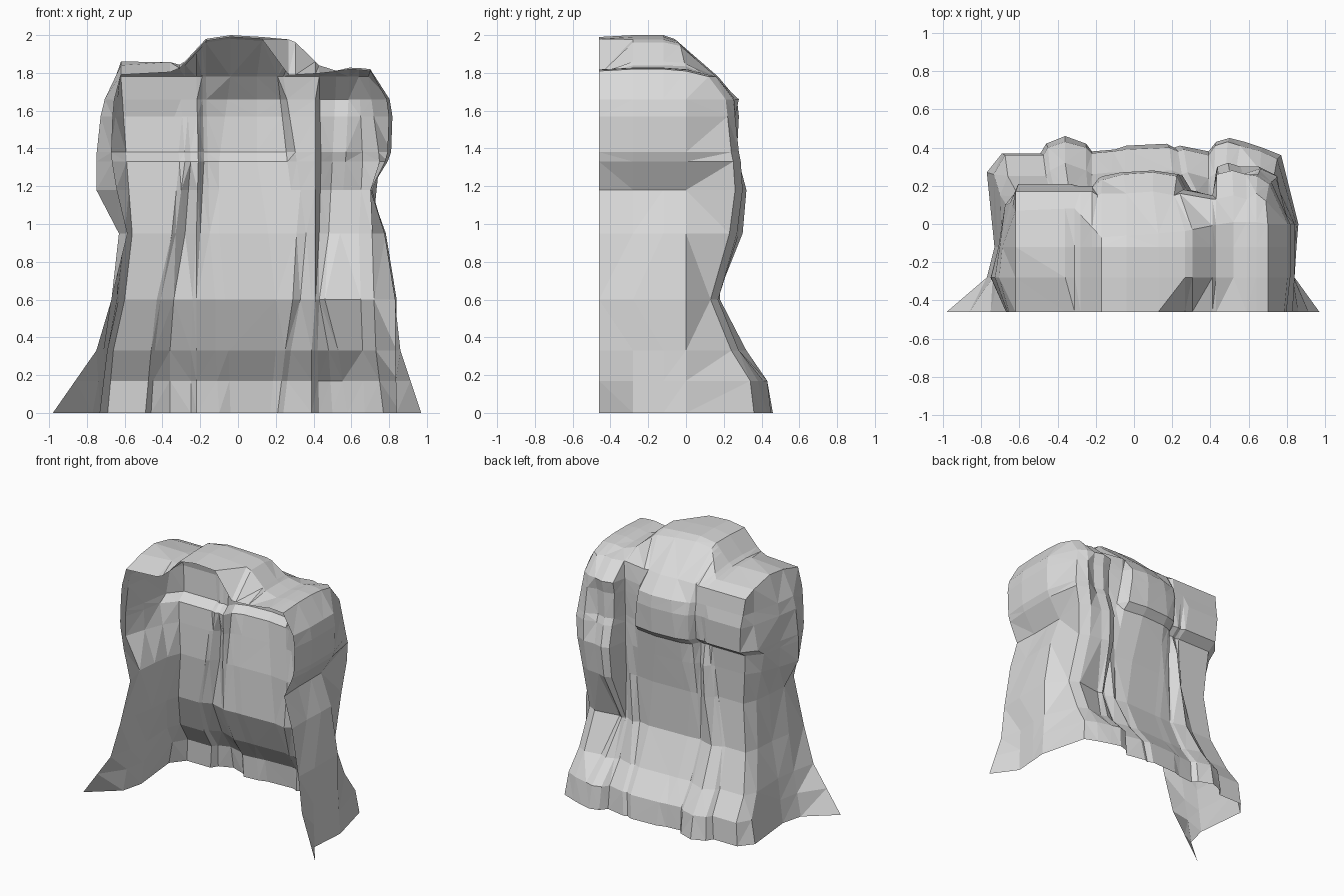
import bpy
import bmesh
from mathutils import Vector

default_cube = bpy.data.objects.get("Cube")
if default_cube:
    bpy.data.objects.remove(default_cube, do_unlink=True)

# One pale stone colour
stone = bpy.data.materials.new("pale_grey_stone")
stone.use_nodes = True
stone_colour = (0.7, 0.7, 0.7, 1)
stone.diffuse_color = stone_colour
stone.node_tree.nodes["Principled BSDF"].inputs["Base Color"].default_value = stone_colour

# Heights of the horizontal bands, and the sparser heights where edges bend
LEVELS = (0, .17, .33, .6, .95, 1.18, 1.33, 1.38, 1.57, 1.66, 1.78)
BACK_BENDS = (0, .33, .6, .95, 1.34, 1.78)
SIDE_BENDS = (0, .33, .6, .93, 1.18, 1.36, 1.64, 1.78)
FRONT, MIDDLE, CREST, SHOULDER = -.46, -.28, -.12, 0

# How far back each kind of rock reaches, band by band
DEPTH = {
    "left_panel": (.37, .36, .25, .14, .11, .12, .13, .2, .21, .19, .17),
    "pillar": (.46, .43, .32, .18, .18, .17, .13, .19, .2, .19, .17),
    "pillar_side": (.42, .4, .28, .15, .13, .13, .12, .18, .2, .19, .17),
    "main_panel": (.39, .38, .27, .15, .16, .18, .19, .24, .25, .23, .16),
    "fall": (.42, .4, .28, .16, .17, .2, .22, .27, .28, .27, .17),
    "crevice": (.38, .36, .24, .14, .13, .14, .14, .14, .15, .15, .13),
    "buttress": (.45, .43, .28, .16, .3, .32, .28, .26, .26, .28, .15),
    "flank": (.36, .34, .24, .13, .23, .26, .25, .24, .22, .21, .12),
}


def interpolate(value, stops, results):
    """Piecewise linear lookup, held constant beyond either end."""
    if value <= stops[0]:
        return results[0]
    for i in range(len(stops) - 1):
        if value <= stops[i + 1]:
            blend = (value - stops[i]) / (stops[i + 1] - stops[i])
            return results[i] + blend * (results[i + 1] - results[i])
    return results[-1]


def back_rail(kind, *bends, offset=0):
    """Upright edge of the back wall, following one depth profile."""
    return [Vector((interpolate(z, BACK_BENDS, bends), depth + offset, z))
            for z, depth in zip(LEVELS, DEPTH[kind])]


def side_rail(y, top, *bends):
    """Upright edge of a side wall, at a constant y, ending on the roof edge."""
    rail = [Vector((interpolate(z, SIDE_BENDS, bends), y, z)) for z in LEVELS]
    rail[-1].z = top
    return rail


def skin(name, rails):
    """Cover neighbouring rails with faces and make a flat shaded object."""
    bm = bmesh.new()
    grid = [[bm.verts.new(point) for point in rail] for rail in rails]
    for near, far in zip(grid, grid[1:]):
        for i in range(len(near) - 1):
            bm.faces.new((near[i], far[i], far[i + 1], near[i + 1]))
    bmesh.ops.remove_doubles(bm, verts=bm.verts[:], dist=.0005)
    bmesh.ops.triangulate(bm, faces=bm.faces[:], quad_method='SHORT_EDGE')
    bm.normal_update()
    # Turn the whole skin outwards
    heart = Vector((0, -.3, .9))
    outward = sum(face.normal.dot(face.calc_center_median() - heart) * face.calc_area()
                  for face in bm.faces)
    if outward < 0:
        bmesh.ops.reverse_faces(bm, faces=bm.faces[:])
    mesh = bpy.data.meshes.new(name)
    bm.to_mesh(mesh)
    bm.free()
    mesh.materials.append(stone)
    part = bpy.data.objects.new(name, mesh)
    bpy.context.collection.objects.link(part)


# Back wall: panel, tapering pillar, overhanging face, crevice and buttress
back_rails = [
    back_rail("left_panel", -.69, -.66, -.6, -.56, -.59, -.62),
    back_rail("left_panel", -.49, -.46, -.43, -.35, -.31, -.36),
    back_rail("pillar_side", -.46, -.44, -.41, -.33, -.28, -.31),
    back_rail("pillar", -.36, -.36, -.34, -.28, -.25, -.28),
    back_rail("pillar_side", -.25, -.25, -.24, -.22, -.21, -.22),
    back_rail("main_panel", -.22, -.22, -.22, -.2, -.18, -.19, offset=-.01),
    back_rail("main_panel", -.1, -.12, -.12, -.15, -.16, -.17),
    back_rail("fall", -.04, -.05, -.07, -.1, -.1, -.04, offset=-.01),
    back_rail("fall", .17, .2, .2, .16, .1, .1),
    back_rail("fall", .21, .25, .29, .31, .26, .21, offset=-.02),
    back_rail("crevice", .24, .28, .33, .36, .31, .24, offset=.03),
    back_rail("crevice", .39, .39, .39, .41, .41, .41),
    back_rail("buttress", .43, .42, .41, .43, .44, .43, offset=-.02),
    back_rail("buttress", .5, .48, .43, .48, .5, .52),
    back_rail("buttress", .58, .53, .46, .54, .57, .59, offset=-.02),
    back_rail("flank", .67, .66, .65, .64, .66, .64, offset=.04),
    back_rail("flank", .77, .73, .72, .71, .75, .69),
]
skin("back_wall", back_rails)

# Side walls, with feet flaring out towards the open front
left_brow = back_rail("left_panel", -.77, -.7, -.63, -.6, -.68, -.62, offset=-.1)
left_brow[-1].z = 1.82
left_rails = [
    left_brow,
    side_rail(CREST, 1.86, -.73, -.69, -.64, -.61, -.7, -.71, -.7, -.62),
    side_rail(MIDDLE, 1.84, -.77, -.71, -.67, -.62, -.75, -.75, -.72, -.62),
    side_rail(FRONT, 1.79, -.98, -.75, -.67, -.58, -.64, -.67, -.66, -.62),
]
right_rails = [
    side_rail(SHOULDER, 1.81, .86, .84, .84, .79, .7, .81, .82, .7),
    side_rail(CREST, 1.82, .85, .84, .84, .79, .7, .81, .82, .7),
    side_rail(MIDDLE, 1.82, .84, .83, .84, .78, .7, .81, .82, .7),
    side_rail(FRONT, 1.81, .97, .86, .83, .78, .71, .79, .8, .7),
]
skin("left_wall", [back_rails[0]] + left_rails)
skin("right_wall", [back_rails[-1]] + right_rails)

# Roof: a tall middle dome between two lower shoulders, notched at the front
ROOF_X = (-.62, -.37, -.3, -.17, -.04, .13, .26, .31, .47, .6, .7)
BROW_Z = (1.82, 1.82, 1.82, 1.96, 1.98, 1.97, 1.96, 1.94, 1.8, 1.82, 1.81)
CREST_Z = (1.86, 1.86, 1.84, 1.98, 2, 1.99, 1.98, 1.96, 1.8, 1.83, 1.82)
FRONT_Z = (1.79, 1.8, 1.83, 1.97, 1.99, 1.98, 1.79, 1.79, 1.8, 1.82, 1.81)
BROW_X = (-.31, -.17, .25, .5)
BROW_Y = (.08, -.07, -.04, .01)


def roof_rail(rim):
    """Roof line running forward from the top of a back wall edge."""
    widen = 1.27 if 0 < rim.x < .3 else 1
    x = rim.x * widen
    brow = interpolate(x, BROW_X, BROW_Y)
    rows = [(brow, BROW_Z), (CREST, CREST_Z), (MIDDLE, CREST_Z), (FRONT, FRONT_Z)]
    return [rim] + [Vector((x, y, interpolate(x, ROOF_X, heights)))
                    for y, heights in rows]


def edge_rail(corner, rails):
    """Roof line along the top of a side wall."""
    return [corner[-1]] + [rail[-1] for rail in rails]


roof_rails = [edge_rail(back_rails[0], left_rails)]
roof_rails += [roof_rail(rail[-1]) for rail in back_rails[1:-1]]
roof_rails.append(edge_rail(back_rails[-1], right_rails))
skin("roof", roof_rails)
